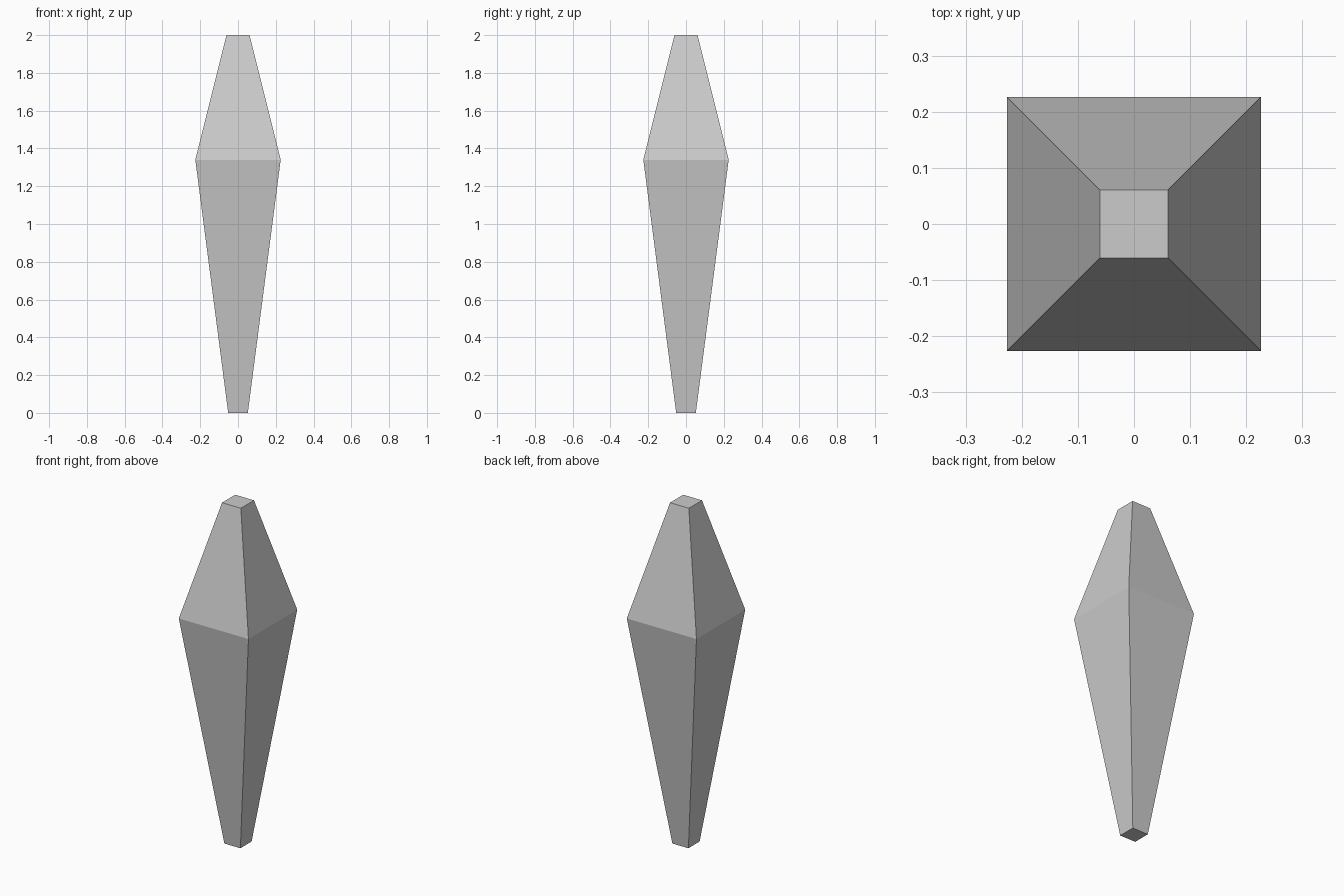
import bpy, bmesh

if "Cube" in bpy.data.objects:
    bpy.data.objects.remove(bpy.data.objects["Cube"])

# Square cross-sections from bottom to top: (half width, height)
PROFILE = [(0.052, 0.0), (0.226, 1.34), (0.061, 2.0)]
CORNERS = [(-1, -1), (1, -1), (1, 1), (-1, 1)]

bm = bmesh.new()
rings = [[bm.verts.new((x * w, y * w, z)) for x, y in CORNERS] for w, z in PROFILE]

# Tapered sides
for low, high in zip(rings, rings[1:]):
    for i in range(4):
        j = (i + 1) % 4
        bm.faces.new((low[i], low[j], high[j], high[i]))

# Flat end caps
bm.faces.new(rings[0][::-1])
bm.faces.new(rings[-1])

mesh = bpy.data.meshes.new("tapered_crystal")
bm.to_mesh(mesh)
bm.free()
crystal = bpy.data.objects.new("tapered_crystal", mesh)
bpy.context.collection.objects.link(crystal)
